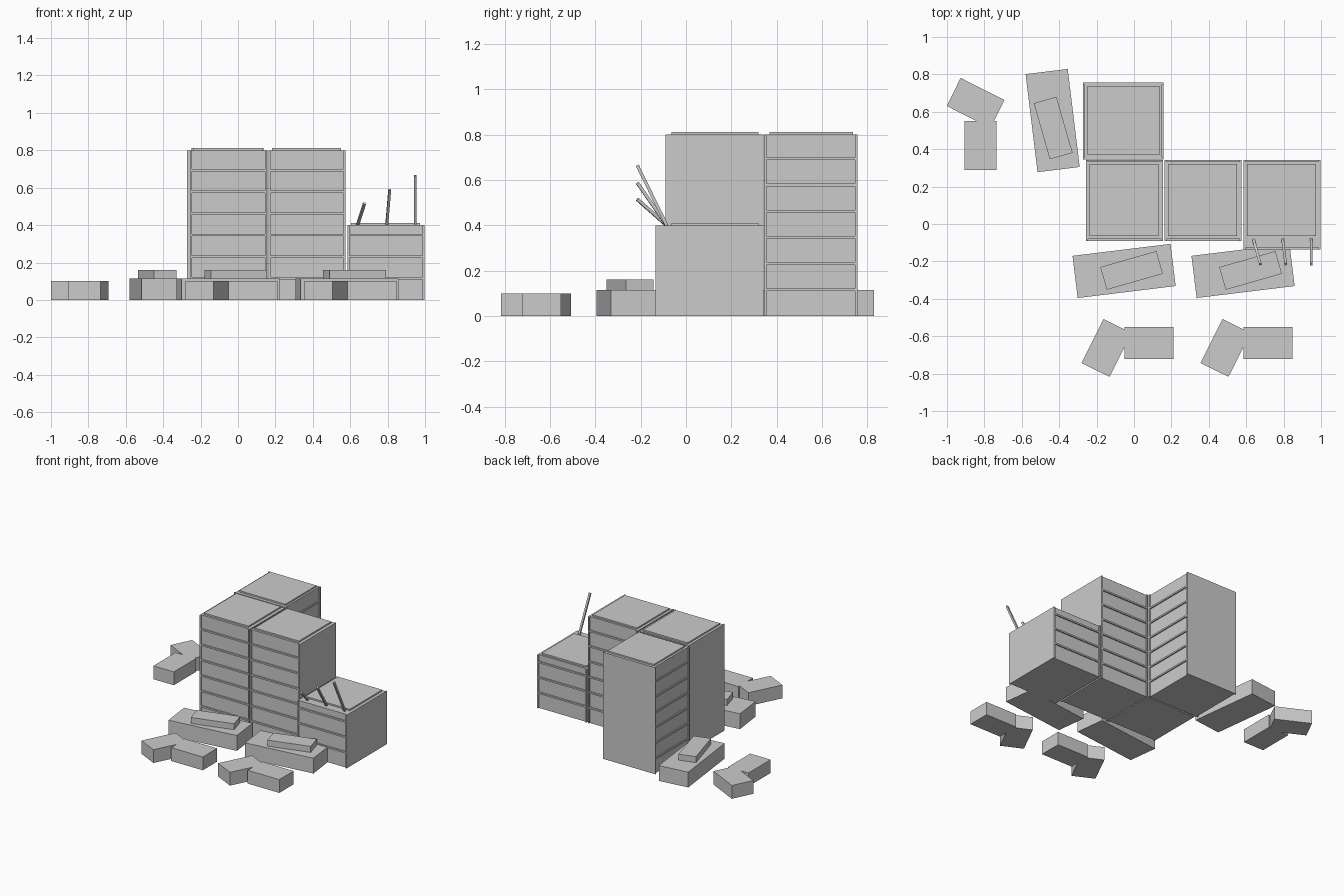
import bpy, bmesh, math
from mathutils import Matrix, Vector

if "Cube" in bpy.data.objects:
    bpy.data.objects.remove(bpy.data.objects["Cube"])

grey = bpy.data.materials.new("light_grey")
grey.diffuse_color = (0.6, 0.6, 0.6, 1)
grey.use_nodes = True
grey.node_tree.nodes["Principled BSDF"].inputs["Base Color"].default_value = grey.diffuse_color

# Quarter turn that carries the front group to the left side
TURN = Matrix.Translation((-0.184, 0.5, 0)) @ Matrix.Rotation(-math.pi / 2, 4, 'Z')
SHIFT = Matrix.Translation((0.636, 0, 0))
STAY = Matrix.Identity(4)


def finish(name, bm, matrix=STAY):
    bm.transform(matrix)
    bmesh.ops.recalc_face_normals(bm, faces=bm.faces)
    mesh = bpy.data.meshes.new(name)
    bm.to_mesh(mesh)
    bm.free()
    mesh.materials.append(grey)
    obj = bpy.data.objects.new(name, mesh)
    bpy.context.collection.objects.link(obj)
    return obj


def add_box(bm, x0, x1, y0, y1, z0, z1):
    m = Matrix.Translation(((x0 + x1) / 2, (y0 + y1) / 2, (z0 + z1) / 2))
    bmesh.ops.create_cube(bm, size=1, matrix=m @ Matrix.Diagonal((x1 - x0, y1 - y0, z1 - z0, 1)))


def box(name, dims, matrix=STAY):
    bm = bmesh.new()
    add_box(bm, *dims)
    finish(name, bm, matrix)


def tower(label, x0, y0, height, floors, matrix=STAY):
    x1, y1 = x0 + 0.411, 0.334
    box(label + "_walls", (x0, x1, y0, y1, 0, height), matrix)
    box(label + "_roof_slab", (x0 + 0.019, x1 - 0.023, -0.065, 0.32, height, height + 0.011), matrix)
    ledges, fins = bmesh.new(), bmesh.new()
    for a, b in ((y0 - 0.009, y0), (y1, y1 + 0.009)):
        # floor ledges on the two window sides
        for i in range(floors):
            z = 0.110 + i * 0.1155
            add_box(ledges, x0 + 0.01, x1 - 0.01, a, b, z, z + 0.012)
        # corner fins at the ends of the ledges
        for x in (x0, x1 - 0.01):
            add_box(fins, x, x + 0.01, a, b, 0, height)
    finish(label + "_ledges", ledges, matrix)
    finish(label + "_fins", fins, matrix)


tower("left_tower", -0.256, -0.081, 0.80, 6)
tower("middle_tower", 0.164, -0.081, 0.80, 6)
tower("low_tower", 0.586, -0.126, 0.40, 3)
tower("rear_tower", -0.256, -0.081, 0.80, 6, TURN)

# Leaning poles on the low roof
for i, (base, tip) in enumerate((((0.639, -0.085, 0.40), (0.676, -0.215, 0.515)),
                                 ((0.795, -0.085, 0.40), (0.811, -0.215, 0.588)),
                                 ((0.947, -0.085, 0.40), (0.947, -0.215, 0.665)))):
    base, tip = Vector(base), Vector(tip)
    d = tip - base
    bm = bmesh.new()
    h = 0.007
    add_box(bm, -h, h, -h, h, 0, d.length)
    finish(f"roof_pole_{i + 1}", bm, Matrix.Translation(base) @ d.to_track_quat('Z', 'Y').to_matrix().to_4x4())

# Outline of the bent low block
BENT = [(-0.163, -0.508), (-0.051, -0.564), (-0.051, -0.551), (0.212, -0.551), (0.212, -0.721),
        (-0.051, -0.721), (-0.051, -0.659), (-0.131, -0.817), (-0.281, -0.743)]

for label, place in (("left", STAY), ("right", SHIFT), ("side", TURN)):
    # podium with a smaller turned block on top
    base = place @ Matrix.Translation((-0.053, -0.251, 0)) @ Matrix.Rotation(math.radians(6.96), 4, 'Z')
    box(label + "_podium", (-0.264, 0.264, -0.1135, 0.1135, 0, 0.115), base)
    top = place @ Matrix.Translation((-0.013, -0.248, 0)) @ Matrix.Rotation(math.radians(16), 4, 'Z')
    box(label + "_podium_top", (-0.156, 0.156, -0.063, 0.063, 0.115, 0.16), top)
    # bent low block
    bm = bmesh.new()
    face = bm.faces.new([bm.verts.new((x, y, 0)) for x, y in BENT])
    ext = bmesh.ops.extrude_face_region(bm, geom=[face], use_keep_orig=True)
    bmesh.ops.translate(bm, vec=(0, 0, 0.10),
                        verts=[g for g in ext["geom"] if isinstance(g, bmesh.types.BMVert)])
    finish(label + "_bent_block", bm, place)
